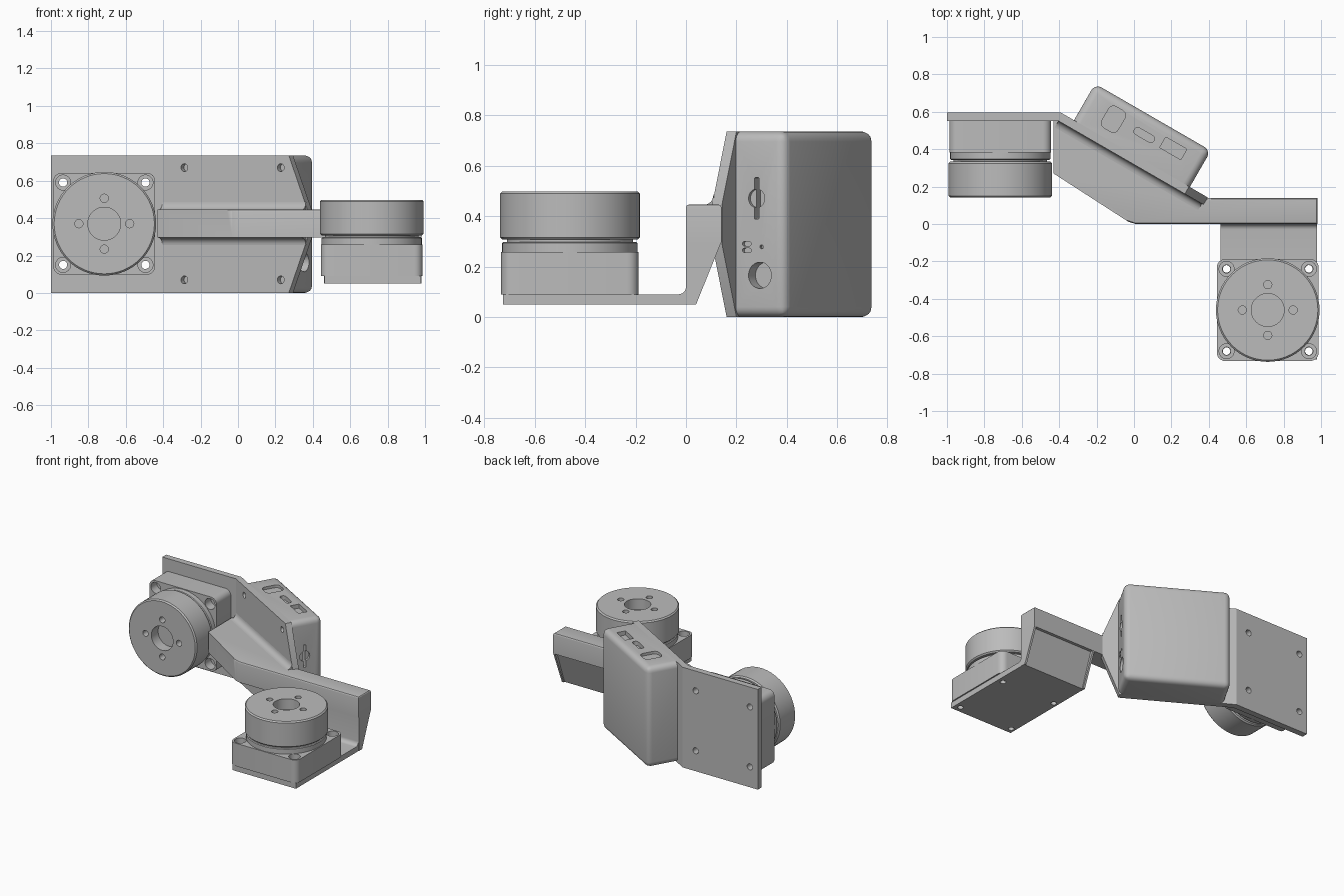
import bpy, bmesh, math
from mathutils import Matrix, Vector

cube = bpy.data.objects.get("Cube")
if cube:
    bpy.data.objects.remove(cube, do_unlink=True)

grey = bpy.data.materials.new("plain grey")
grey.use_nodes = True
grey.diffuse_color = (0.5, 0.5, 0.5, 1)
grey.node_tree.nodes["Principled BSDF"].inputs["Base Color"].default_value = (0.5, 0.5, 0.5, 1)


def frame(u, v, w):
    """Axes that map a profile (u, v) and its extrusion w into space."""
    return Matrix((u, v, w)).transposed().to_4x4()


X, Y, Z = (1, 0, 0), (0, 1, 0), (0, 0, 1)
XY, XZ, YZ = frame(X, Y, Z), frame(X, Z, Y), frame(Y, Z, X)
# Frame of the slanted part: x along the plate, y out of its back
SLANT = Matrix.Translation((-0.39, 0.595, 0)) @ Matrix.Rotation(math.radians(-30), 4, 'Z')
H = 0.735


def circle(cx, cy, r, n=32):
    return [(cx + r * math.cos(math.tau * i / n), cy + r * math.sin(math.tau * i / n)) for i in range(n)]


def round_rect(cx, cy, w, h, r, n=6):
    pts = []
    for k, (sx, sy) in enumerate(((1, 1), (-1, 1), (-1, -1), (1, -1))):
        for i in range(n + 1):
            a = math.pi / 2 * (k + i / n)
            pts.append((cx + sx * (w / 2 - r) + r * math.cos(a), cy + sy * (h / 2 - r) + r * math.sin(a)))
    return pts


def add_prism(bm, pts, w0, w1, m):
    rings = [[bm.verts.new(m @ Vector((u, v, w))) for u, v in pts] for w in (w0, w1)]
    bm.faces.new(rings[0])
    bm.faces.new(rings[1])
    for i in range(len(pts)):
        j = (i + 1) % len(pts)
        bm.faces.new((rings[0][i], rings[0][j], rings[1][j], rings[1][i]))


def finish(name, bm):
    bmesh.ops.recalc_face_normals(bm, faces=bm.faces)
    me = bpy.data.meshes.new(name)
    bm.to_mesh(me)
    bm.free()
    ob = bpy.data.objects.new(name, me)
    bpy.context.collection.objects.link(ob)
    me.materials.append(grey)
    return ob


def prism(name, pts, w0, w1, m=XY, bevel=0, rule=None, segs=3):
    bm = bmesh.new()
    add_prism(bm, pts, w0, w1, m)
    if bevel:
        inv = m.inverted()
        edges = [e for e in bm.edges if rule([inv @ v.co for v in e.verts])]
        bmesh.ops.bevel(bm, geom=edges, offset=bevel, segments=segs, profile=0.5, affect='EDGES')
    return finish(name, bm)


def activate(ob):
    bpy.ops.object.select_all(action='DESELECT')
    ob.select_set(True)
    bpy.context.view_layer.objects.active = ob


def cut(ob, shapes):
    """Remove prisms from a part; overlapping shapes go in separate calls."""
    bm = bmesh.new()
    for s in shapes:
        add_prism(bm, *s)
    cutter = finish("cutter", bm)
    cutter.hide_render = True
    mod = ob.modifiers.new("cut", 'BOOLEAN')
    mod.operation, mod.solver, mod.object = 'DIFFERENCE', 'EXACT', cutter
    activate(ob)
    bpy.ops.object.modifier_apply(modifier=mod.name)
    bpy.data.objects.remove(cutter, do_unlink=True)


def lathe(name, profile, m, n=64):
    bm = bmesh.new()
    vs = [bm.verts.new((r, 0, z)) for r, z in profile]
    es = [bm.edges.new(p) for p in zip(vs, vs[1:])]
    bmesh.ops.spin(bm, geom=vs + es, cent=(0, 0, 0), axis=Z, angle=math.tau, steps=n)
    bmesh.ops.remove_doubles(bm, verts=bm.verts, dist=0.0005)
    bm.transform(m)
    return finish(name, bm)


CORNERS = [(sx * 0.22, sy * 0.22) for sx in (-1, 1) for sy in (-1, 1)]


def motor(side, m):
    # Square base with counterbored corner screws
    base = prism(side + "_motor_base", round_rect(0, 0, 0.545, 0.545, 0.045), 0, 0.168, m)
    cut(base, [(circle(x, y, 0.04), 0.1, 0.3, m) for x, y in CORNERS])
    cut(base, [(circle(x, y, 0.022, 20), -0.1, 0.3, m) for x, y in CORNERS])
    # Round body with a groove and an open centre
    body = lathe(side + "_motor_body", [
        (0, 0.16), (0.268, 0.16), (0.268, 0.203), (0.263, 0.208), (0.25, 0.208), (0.25, 0.217),
        (0.268, 0.217), (0.277, 0.226), (0.277, 0.399), (0.268, 0.408),
        (0.088, 0.408), (0.088, 0.33), (0, 0.33)], m)
    cut(body, [(circle(0.136 * a, 0.136 * b, 0.022, 20), 0.35, 0.5, m)
               for a, b in ((1, 0), (0, 1), (-1, 0), (0, -1))])


RIGHT = Matrix.Translation((-0.715, 0.55, 0.37)) @ Matrix.Rotation(math.pi / 2, 4, 'X')
LEFT = Matrix.Translation((0.715, -0.46, 0.09))
motor("right", RIGHT)
motor("left", LEFT)

# Upright plate behind the right motor
plate = prism("motor_plate", [(-1, 0.55), (-0.402, 0.55), (-0.39, 0.595), (-1, 0.595)], 0, H)
cut(plate, [(circle(x, y, 0.022, 20), -0.1, 0.1, RIGHT) for x, y in CORNERS])

# Slanted plate with clipped end corners
slanted = prism("slanted_plate", [(0, 0), (0.79, 0), (0.905, 0.29), (0.905, 0.445), (0.79, H), (0, H)],
                -0.045, 0, SLANT @ XZ)
cut(slanted, [(circle(x, z, 0.021, 20), -0.1, -0.012, SLANT @ XZ)
              for x in (0.145, 0.74) for z in (0.07, 0.67)])

# Rounded electronics box on the back of the slanted plate
BACK = 0.225
box = prism("electronics_box", [(0.08, 0), (0.795, 0), (0.795, H), (0.08, H)], 0, BACK, SLANT @ XZ,
            0.04, lambda c: c[0].z > 0.1 or c[1].z > 0.1, 5)
# Sockets in the top of the box
cut(box, [(round_rect(0.26, 0.11, 0.1, 0.13, 0.03), H - 0.02, H + 0.1, SLANT),
          (round_rect(0.445, 0.119, 0.12, 0.04, 0.018), H - 0.03, H + 0.1, SLANT),
          (round_rect(0.615, 0.135, 0.13, 0.065, 0.004), H - 0.03, H + 0.1, SLANT)])
# Card slot, jack and small buttons in the end of the box
END = SLANT @ YZ
cut(box, [(round_rect(0.095, 0.47, 0.02, 0.165, 0.004), 0.74, 0.9, END),
          (circle(0.11, 0.165, 0.052), 0.74, 0.9, END),
          (circle(0.118, 0.278, 0.008, 12), 0.78, 0.9, END),
          (round_rect(0.05, 0.29, 0.04, 0.017, 0.008), 0.78, 0.9, END),
          (round_rect(0.05, 0.264, 0.04, 0.017, 0.008), 0.78, 0.9, END)])
cut(box, [(circle(0.095, 0.47, 0.037), 0.78, 0.9, END)])

# Central arm joining the slanted plate to the bracket
prism("arm", [(-0.43, 0.56), (-0.43, 0.27), (-0.03, 0.012), (0.01, 0), (0.98, 0), (0.98, 0.14),
              (0.385, 0.14), (0.37, 0.115), (-0.4, 0.56)], 0.295, 0.445, XY,
      0.01, lambda c: min(c[0].z, c[1].z) > 0.4 and max(c[0].y, c[1].y) < 0.2)

# Fillets between the arm and the slanted plate
for name, z, d in (("upper_fillet", 0.445, 1), ("lower_fillet", 0.295, -1)):
    curve = [(-0.085 + 0.04 * math.sin(a), z + d * 0.04 * (1 - math.cos(a)))
             for a in (math.pi / 2 * i / 6 for i in range(7))]
    prism(name, curve + [(-0.04, z)], 0.01, 0.895, SLANT @ YZ)

# Bracket that carries the left motor: floor, curved corner and sloping wall
bend = [(-0.03 + 0.03 * math.sin(a), 0.12 - 0.03 * math.cos(a))
        for a in (math.pi / 2 * i / 6 for i in range(7))]
bracket = prism("motor_bracket", [(-0.725, 0.05), (0.03, 0.05), (0.12, 0.3), (0, 0.3)]
                + bend[::-1] + [(-0.725, 0.09)], 0.462, 0.978, YZ)
cut(bracket, [(circle(x, y, 0.02, 20), -0.1, 0.1, LEFT) for x, y in CORNERS])

# Thin ribs at both ends of the sloping wall
for name, x in (("inner_rib", 0.46), ("outer_rib", 0.965)):
    prism(name, [(0.002, 0.05), (0.04, 0.05), (0.14, 0.297), (0.002, 0.297)], x, x + 0.015, YZ)

# Smooth shading with sharp edges kept
for ob in [o for o in bpy.context.collection.objects if o.type == 'MESH']:
    activate(ob)
    bpy.ops.object.shade_smooth_by_angle(angle=math.radians(30))
